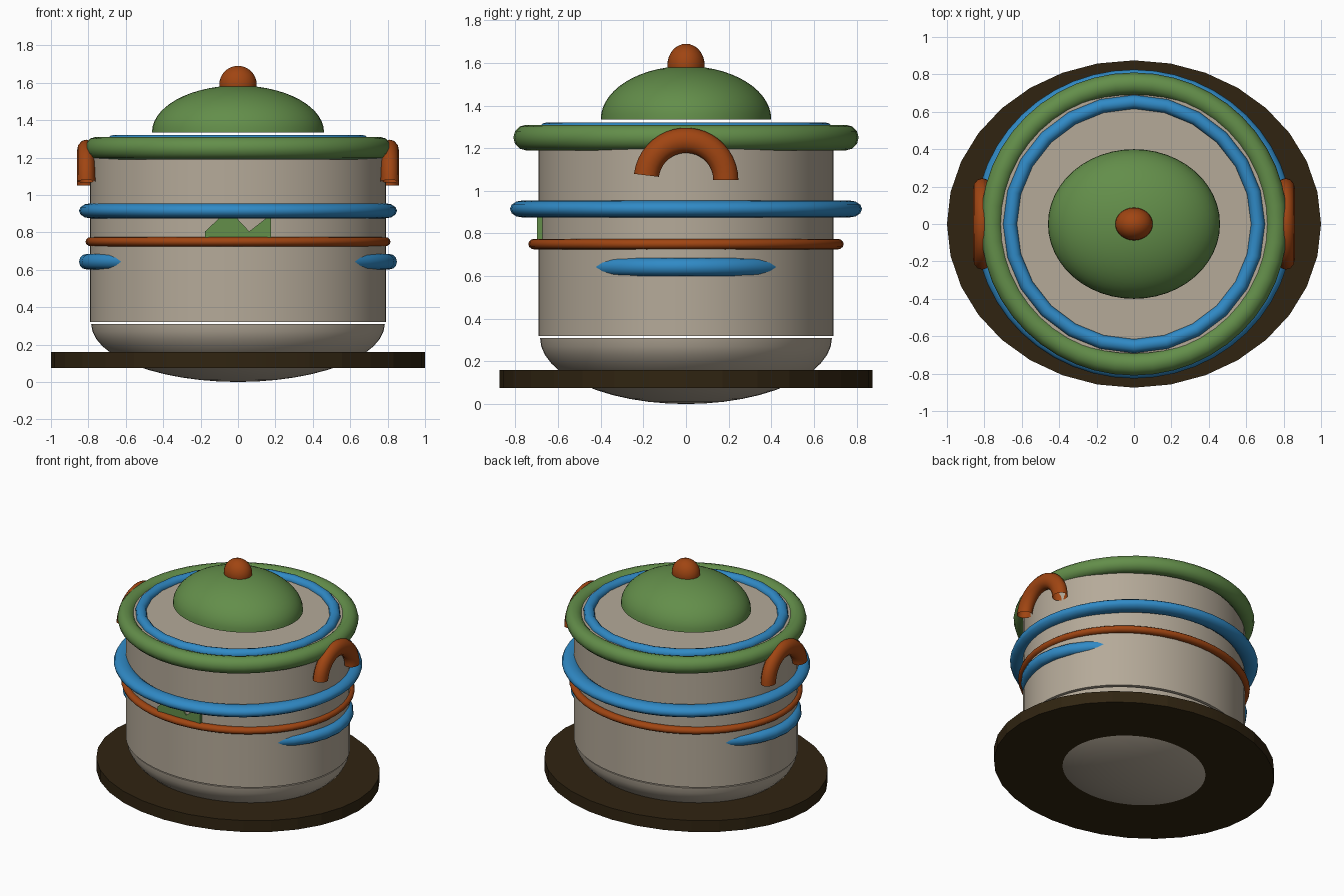
import bpy, bmesh, math
from math import sin, cos, pi

if "Cube" in bpy.data.objects:
    bpy.data.objects.remove(bpy.data.objects["Cube"])


def mat(name, rgb):
    m = bpy.data.materials.new(name)
    lin = [((c / 255 + 0.055) / 1.055) ** 2.4 for c in rgb]
    m.diffuse_color = (*lin, 1)
    m.use_nodes = True
    m.node_tree.nodes["Principled BSDF"].inputs["Base Color"].default_value = m.diffuse_color
    return m


STEEL = mat("warm_grey", (181, 170, 153))
GREEN = mat("leaf_green", (99, 142, 74))
ORANGE = mat("burnt_orange", (160, 69, 18))
BLUE = mat("bright_blue", (48, 138, 198))
DARK = mat("dark_brown", (48, 36, 17))


def make(name, verts, faces, m, angle=40):
    me = bpy.data.meshes.new(name)
    me.from_pydata(verts, [], faces)
    bm = bmesh.new()
    bm.from_mesh(me)
    bmesh.ops.remove_doubles(bm, verts=bm.verts, dist=1e-5)
    bmesh.ops.recalc_face_normals(bm, faces=bm.faces)
    bm.to_mesh(me)
    bm.free()
    me.materials.append(m)
    ob = bpy.data.objects.new(name, me)
    bpy.context.collection.objects.link(ob)
    bpy.ops.object.select_all(action='DESELECT')
    ob.select_set(True)
    bpy.context.view_layer.objects.active = ob
    bpy.ops.object.shade_smooth_by_angle(angle=math.radians(angle))
    return ob


def lathe(name, profile, rx, ry, m, n=48, angle=40):
    """Spin a (radius, z) profile into an elliptical solid."""
    verts = [(r * rx * cos(2 * pi * i / n), r * ry * sin(2 * pi * i / n), z)
             for r, z in profile for i in range(n)]
    faces = [(j * n + i, j * n + (i + 1) % n, (j + 1) * n + (i + 1) % n, (j + 1) * n + i)
             for j in range(len(profile) - 1) for i in range(n)]
    for j in (0, len(profile) - 1):
        if profile[j][0] > 0:
            faces.append(tuple(j * n + i for i in range(n)))
    return make(name, verts, faces, m, angle)


def ring(name, ox, oy, z, w, h, m, n=48, k=12):
    """Elliptical ring: outer radii ox, oy; tube half-width w, half-height h."""
    verts = []
    for i in range(n):
        a = 2 * pi * i / n
        for j in range(k):
            b = 2 * pi * j / k
            d = w * (cos(b) - 1)
            verts.append(((ox + d) * cos(a), (oy + d) * sin(a), z + h * sin(b)))
    faces = [(i * k + j, (i + 1) % n * k + j, (i + 1) % n * k + (j + 1) % k, i * k + (j + 1) % k)
             for i in range(n) for j in range(k)]
    return make(name, verts, faces, m, 60)


def arc(a0, a1, n, r, h, z):
    return [(max(0, r * cos(a0 + (a1 - a0) * i / n)), z + h * sin(a0 + (a1 - a0) * i / n))
            for i in range(n + 1)]


# pot body and rounded base
lathe("pot_body", [(1, 0.32), (1, 1.285)], 0.792, 0.692, STEEL, 64)
lathe("pot_base", arc(-pi / 2, 0, 12, 1, 0.31, 0.31), 0.785, 0.685, STEEL, 64)

# flat stand
lathe("stand", [(1, 0.075), (1, 0.16)], 1.0, 0.875, DARK, 32, 10)

# lid dome and knob
lathe("lid_dome", arc(0, pi / 2, 14, 1, 0.25, 1.335), 0.46, 0.40, GREEN)
lathe("lid_knob", arc(-pi / 2, pi / 2, 16, 1, 0.1, 1.59), 0.1, 0.0875, ORANGE, 32)

# rim and bands
ring("rim", 0.82, 0.81, 1.25, 0.06, 0.06, GREEN)
ring("lid_ring", 0.70, 0.69, 1.285, 0.037, 0.036, BLUE, 24)
ring("upper_band", 0.85, 0.826, 0.915, 0.06, 0.04, BLUE)
ring("middle_band", 0.815, 0.74, 0.75, 0.03, 0.025, ORANGE)
ring("lower_band", 0.85, 0.63, 0.643, 0.042, 0.042, BLUE, 32)

# arched side handles, open tube ends
for side, label in ((1, "right"), (-1, "left")):
    n, k, verts = 20, 12, []
    for i in range(n + 1):
        a = math.radians(173) * i / n
        for j in range(k):
            b = 2 * pi * j / k
            r = 0.187 + 0.059 * cos(b)
            verts.append((side * 0.812 + 0.049 * sin(b), r * cos(a), 1.05 + r * sin(a)))
    faces = [(i * k + j, (i + 1) * k + j, (i + 1) * k + (j + 1) % k, i * k + (j + 1) % k)
             for i in range(n) for j in range(k)]
    make(label + "_handle", verts, faces, ORANGE, 60)

# notched green plate on the front
pts = [(-.176, .74), (.176, .74), (.176, .875), (.15, .875), (.06, .805),
       (-.02, .89), (-.085, .89), (-.176, .805)]
c = len(pts)
verts = [(x, y, z) for y in (-0.70, -0.665) for x, z in pts]
faces = [tuple(range(c)), tuple(range(c, 2 * c))]
faces += [(i, (i + 1) % c, c + (i + 1) % c, c + i) for i in range(c)]
make("front_plate", verts, faces, GREEN, 20)
